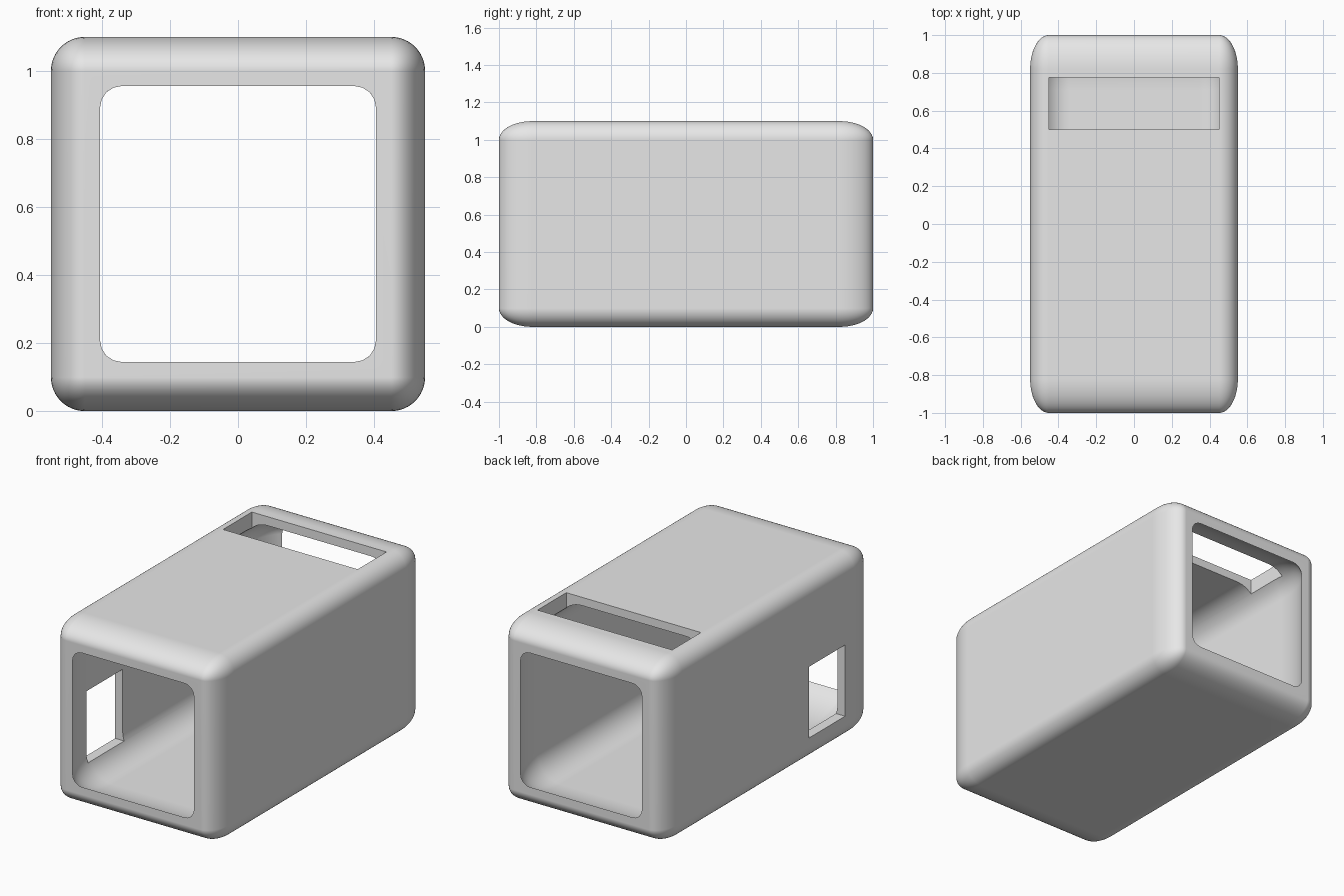
import bpy
import math

old = bpy.data.objects.get("Cube")
if old:
    bpy.data.objects.remove(old, do_unlink=True)

grey = bpy.data.materials.new("light_grey")
grey.use_nodes = True
grey.diffuse_color = (0.8, 0.8, 0.8, 1)
grey.node_tree.nodes["Principled BSDF"].inputs["Base Color"].default_value = (0.8, 0.8, 0.8, 1)


def box(name, centre, half, bevel=0.0):
    """Box with half sizes; the bevel is stretched along with the box."""
    bpy.ops.mesh.primitive_cube_add(size=2, location=centre)
    ob = bpy.context.object
    ob.name = name
    ob.scale = half
    ob.data.materials.append(grey)
    if bevel:
        mod = ob.modifiers.new("rounding", "BEVEL")
        mod.width = bevel
        mod.segments = 12
        mod.limit_method = "NONE"
        bpy.ops.object.modifier_apply(modifier=mod.name)
    bpy.ops.object.transform_apply(location=True, rotation=False, scale=True)
    return ob


# Outer shell and the cutters: rounded tunnel, top slot, side window
shell = box("tunnel_shell", (0, 0, 0.55), (0.55, 1.0, 0.55), 0.18)
cutters = [
    box("tunnel_cutter", (0, 0, 0.55), (0.5, 1.025, 0.5), 0.31),
    box("top_slot_cutter", (0, 0.6375, 1.05), (0.45, 0.1375, 0.25)),
    box("side_window_cutter", (-0.55, -0.56, 0.365), (0.25, 0.173, 0.215)),
]

bpy.ops.object.select_all(action="DESELECT")
bpy.context.view_layer.objects.active = shell
shell.select_set(True)
for cutter in cutters:
    mod = shell.modifiers.new("cut", "BOOLEAN")
    mod.operation = "DIFFERENCE"
    mod.solver = "EXACT"
    mod.object = cutter
    bpy.ops.object.modifier_apply(modifier=mod.name)
    bpy.data.objects.remove(cutter, do_unlink=True)

# Smooth rounded edges, crisp cut edges
bpy.ops.object.shade_smooth_by_angle(angle=math.radians(30))
weighted = shell.modifiers.new("even_normals", "WEIGHTED_NORMAL")
weighted.keep_sharp = True
